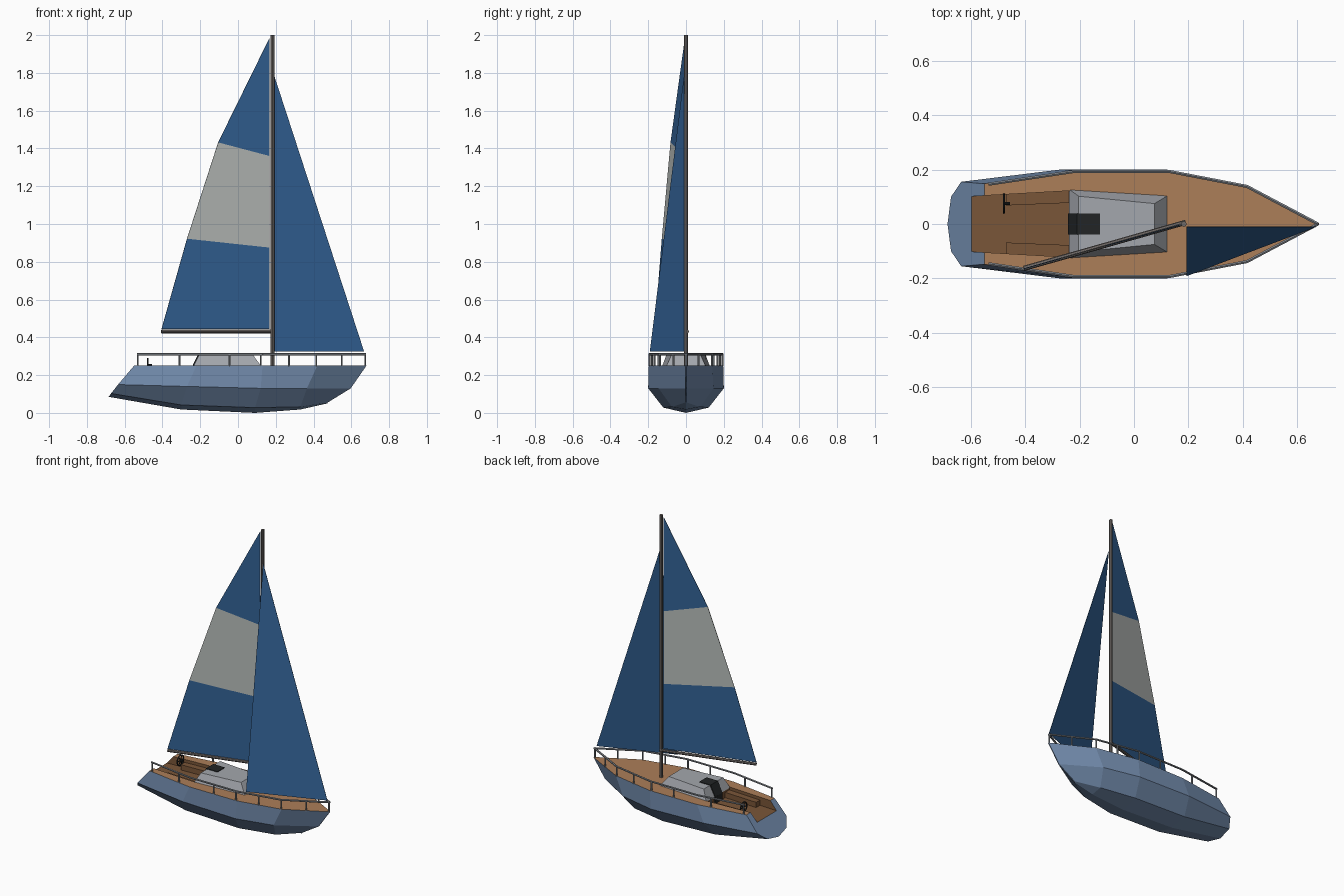
import bpy, bmesh, math
from mathutils import Vector

if "Cube" in bpy.data.objects:
    bpy.data.objects.remove(bpy.data.objects["Cube"])


def mat(name, r, g, b):
    m = bpy.data.materials.new(name)
    m.diffuse_color = [((c / 255 + 0.055) / 1.055) ** 2.4 for c in (r, g, b)] + [1]
    m.use_nodes = True
    m.node_tree.nodes["Principled BSDF"].inputs["Base Color"].default_value = m.diffuse_color
    return m


HULL = mat("hull_blue", 114, 139, 172)
DECK = mat("deck_wood", 172, 126, 88)
DARKWOOD = mat("cockpit_wood", 122, 86, 56)
CABIN = mat("cabin_grey", 164, 167, 173)
BLACK = mat("black", 34, 37, 38)
SPAR = mat("spar_grey", 112, 106, 103)
RAIL = mat("rail_grey", 135, 140, 146)
BLUE = mat("sail_blue", 50, 97, 148)
WHITE = mat("sail_white", 182, 187, 184)


def mesh(name, verts, faces, *mats):
    me = bpy.data.meshes.new(name)
    me.from_pydata(verts, [], faces)
    for m in mats:
        me.materials.append(m)
    bm = bmesh.new()
    bm.from_mesh(me)
    bmesh.ops.recalc_face_normals(bm, faces=bm.faces)
    bm.to_mesh(me)
    bm.free()
    ob = bpy.data.objects.new(name, me)
    bpy.context.collection.objects.link(ob)
    return ob


def frustum(name, bottom, top, m):
    """Solid between two four-cornered outlines."""
    faces = [(3, 2, 1, 0), (4, 5, 6, 7)] + [(i, (i + 1) % 4, (i + 1) % 4 + 4, i + 4) for i in range(4)]
    return mesh(name, bottom + top, faces, m)


def trap(x0, x1, y0, y1, z):
    """Outline symmetric about y=0: half width y0 at x0 and y1 at x1."""
    return [(x0, -y0, z), (x1, -y1, z), (x1, y1, z), (x0, y0, z)]


def tube(name, a, b, r, m, sides=8):
    a, b = Vector(a), Vector(b)
    bpy.ops.mesh.primitive_cylinder_add(vertices=sides, radius=r, depth=(b - a).length, location=(a + b) / 2)
    ob = bpy.context.object
    ob.name = name
    ob.rotation_mode = 'QUATERNION'
    ob.rotation_quaternion = (b - a).to_track_quat('Z', 'Y')
    ob.data.materials.append(m)
    return ob


# Hull: half sections from deck edge to keel, mirrored and lofted
sections = [
    [(-.55, .148, .25), (-.635, .155, .15), (-.672, .1, .103), (-.685, 0, .085)],
    [(-.22, .197, .25), (-.27, .2, .14), (-.3, .12, .042), (-.3, 0, .018)],
    [(.13, .197, .25), (.12, .2, .13), (.09, .12, .028), (.09, 0, 0)],
    [(.42, .14, .25), (.365, .145, .13), (.33, .075, .032), (.33, 0, .018)],
    [(.68, .003, .25), (.597, .003, .13), (.475, .003, .055), (.472, 0, .05)],
]
verts, faces = [], []
for s in sections:
    verts += s + [(x, -y, z) for x, y, z in reversed(s[:3])]
for k in range(4):
    o = 7 * k
    faces += [(o + i, o + i + 1, o + i + 8, o + i + 7) for i in range(6)]
    faces.append((o, o + 7, o + 13, o + 6))
faces += [tuple(range(7)), tuple(range(28, 35))]
hull = mesh("hull", verts, faces, HULL, DECK, DARKWOOD)

# Cockpit well, cut through the transom
cutter = frustum("cockpit_cutter", trap(-.8, -.235, .09, .122, .195), trap(-.8, -.235, .09, .122, .4), DARKWOOD)
cutter.hide_render = True
mod = hull.modifiers.new("cockpit", 'BOOLEAN')
mod.operation, mod.object, mod.solver = 'DIFFERENCE', cutter, 'EXACT'
bpy.context.view_layer.objects.active = hull
bpy.ops.object.modifier_apply(modifier=mod.name)
bpy.data.objects.remove(cutter)
for p in hull.data.polygons:
    c = p.center
    inside = -.61 < c.x < -.23 and abs(c.y) < .123 and .19 < c.z < .249
    p.material_index = 1 if p.normal.z > .95 and c.z > .249 else 0
    if inside and (p.normal.z > .95 or abs(p.normal.z) < .1):
        p.material_index = 2

# Cockpit benches
for s, side in ((1, "left"), (-1, "right")):
    def outline(z):
        return [(-.47, s * .068, z), (-.232, s * .078, z), (-.232, s * .123, z), (-.47, s * .11, z)]
    frustum("bench_" + side, outline(.19), outline(.23), DARKWOOD)

# Cabin with sliding hatch and companionway
frustum("cabin", trap(-.238, .125, .127, .105, .245), trap(-.203, .075, .102, .075, .312), CABIN)
frustum("roof_hatch", trap(-.205, -.125, .038, .038, .306), trap(-.208, -.125, .038, .038, .316), BLACK)
frustum("companionway", trap(-.243, -.235, .038, .038, .245), trap(-.209, -.2, .038, .038, .316), BLACK)
frustum("companionway_lower", trap(-.243, -.23, .038, .038, .2), trap(-.243, -.23, .038, .038, .246), BLACK)

# Steering wheel on a short pedestal
centre = Vector((-.478, .075, .254))
bpy.ops.mesh.primitive_torus_add(major_radius=.034, minor_radius=.004, major_segments=16, minor_segments=6,
                                 location=centre, rotation=(0, math.pi / 2, 0))
bpy.context.object.name = "steering_wheel"
bpy.context.object.data.materials.append(BLACK)
for k in range(3):
    d = Vector((0, math.cos(k * math.pi / 3), math.sin(k * math.pi / 3))) * .034
    tube("wheel_spoke", centre - d, centre + d, .003, BLACK, 6)
tube("wheel_axle", centre, centre + Vector((.022, 0, 0)), .005, BLACK)

# Guard rails and posts following the deck edge
edge = [(-.535, .146), (-.22, .193), (.13, .193), (.415, .138), (.676, 0)]


def edge_y(x):
    for (x0, y0), (x1, y1) in zip(edge, edge[1:]):
        if x <= x1:
            return y0 + (y1 - y0) * (x - x0) / (x1 - x0)
    return 0


for s in (1, -1):
    for (x0, y0), (x1, y1) in zip(edge, edge[1:]):
        tube("guard_rail", (x0, s * y0, .311), (x1, s * y1, .311), .0065, RAIL, 6)
    for x in (-.53, -.31, -.045, .12, .27, .415, .55, .673):
        tube("rail_post", (x, s * edge_y(x), .245), (x, s * edge_y(x), .311), .005, RAIL, 6)

# Mast and swung-out boom
tube("mast", (.183, 0, .245), (.183, 0, 2), .0105, SPAR)
tube("boom", (-.405, -.163, .431), (.19, .006, .431), .0095, SPAR)


# Mainsail lies in the boom's vertical plane, with a pale middle panel
def sail_point(x, z):
    return (x, (x - .183) * .28, z)


leech = [(-.405, .443), (-.27, .922), (-.105, 1.432)]
luff = [.443, .875, 1.36]
pts = [sail_point(*p) for p in leech] + [sail_point(.167, z) for z in luff] + [sail_point(.167, 1.985)]
main = mesh("mainsail", pts, [(0, 3, 4, 1), (1, 4, 5, 2), (2, 5, 6)], BLUE, WHITE)
main.data.polygons[1].material_index = 1

# Jib
jib = mesh("jib", [(.667, -.01, .325), (.193, -.01, 1.78), (.193, -.19, .325)], [(0, 1, 2)], BLUE)
for ob in (main, jib):
    sol = ob.modifiers.new("cloth", 'SOLIDIFY')
    sol.thickness, sol.offset = .003, 0
